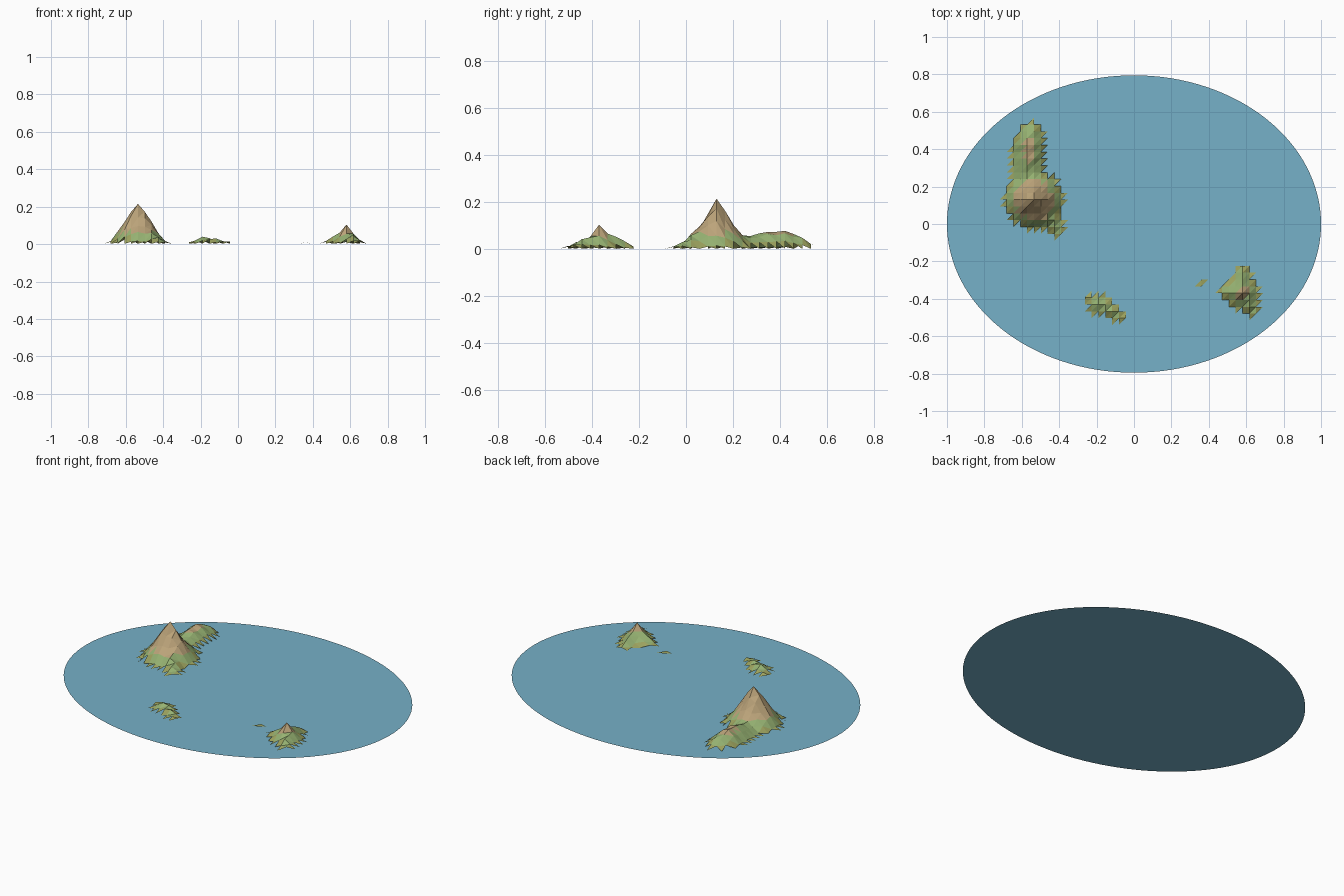
import bpy, bmesh, math, random
from mathutils import Vector

random.seed(4)
STEP = 0.0365

if "Cube" in bpy.data.objects:
    bpy.data.objects.remove(bpy.data.objects["Cube"])


def linear(c):
    c /= 255
    return c / 12.92 if c <= 0.04045 else ((c + 0.055) / 1.055) ** 2.4


def material(name, r, g, b):
    mat = bpy.data.materials.new(name)
    mat.use_nodes = True
    colour = (linear(r), linear(g), linear(b), 1)
    mat.diffuse_color = colour
    bsdf = mat.node_tree.nodes["Principled BSDF"]
    bsdf.inputs["Base Color"].default_value = colour
    bsdf.inputs["Roughness"].default_value = 0.9
    return mat


sea_blue = material("sea blue", 118, 177, 200)
grass = material("grass green", 150, 178, 114)
rock = material("rock tan", 188, 164, 122)
shore = material("shore olive", 156, 162, 94)


def finish(name, bm, mats):
    mesh = bpy.data.meshes.new(name)
    bm.to_mesh(mesh)
    bm.free()
    for mat in mats:
        mesh.materials.append(mat)
    obj = bpy.data.objects.new(name, mesh)
    bpy.context.collection.objects.link(obj)


def ridge_height(x, y, ridge):
    """Height of a ridge that runs from a to b; each end is x, y, height, radius."""
    a, b, power = ridge
    pa, pb, p = Vector(a[:2]), Vector(b[:2]), Vector((x, y))
    run = pb - pa
    t = max(0, min(1, (p - pa).dot(run) / max(run.length_squared, 1e-9)))
    height = a[2] + (b[2] - a[2]) * t
    radius = a[3] + (b[3] - a[3]) * t
    d = (p - pa - run * t).length
    return height * max(0, 1 - d / radius) ** power


def island(name, ridges):
    """Triangulated height field whose shore keeps a saw-tooth edge."""
    ends = [e for r in ridges for e in r[:2]]
    x0, x1 = min(e[0] for e in ends) - 0.2, max(e[0] for e in ends) + 0.2
    y0, y1 = min(e[1] for e in ends) - 0.2, max(e[1] for e in ends) + 0.2
    # Keep grid lines running through the summit
    top = max(ends, key=lambda e: e[2])
    x0 = top[0] - STEP * math.ceil((top[0] - x0) / STEP)
    y0 = top[1] - STEP * math.ceil((top[1] - y0) / STEP)
    nx, ny = int((x1 - x0) / STEP), int((y1 - y0) / STEP)
    bm = bmesh.new()
    verts, land = {}, set()
    for i in range(nx + 1):
        for j in range(ny + 1):
            x, y = x0 + i * STEP, y0 + j * STEP
            z = max(ridge_height(x, y, r) for r in ridges)
            if z > 0.007:
                if z < 0.2:
                    z *= random.uniform(0.87, 1.1)
                land.add((i, j))
            else:
                z = 0.002
            verts[i, j] = bm.verts.new((x, y, z))
    for i in range(nx):
        for j in range(ny):
            ll, lr, ur, ul = (i, j), (i + 1, j), (i + 1, j + 1), (i, j + 1)
            for tri in ((ll, lr, ur), (ll, ur, ul)):
                count = sum(k in land for k in tri)
                if count < 2:
                    continue
                face = bm.faces.new([verts[k] for k in tri])
                middle = face.calc_center_median().z
                face.material_index = 2 if count == 2 else int(middle > 0.062)
    loose = [v for v in bm.verts if not v.link_faces]
    bmesh.ops.delete(bm, geom=loose, context='VERTS')
    finish(name, bm, [grass, rock, shore])


# Flat oval sea
bm = bmesh.new()
bmesh.ops.create_circle(bm, cap_ends=True, segments=128, radius=1)
bmesh.ops.scale(bm, vec=(1, 0.795, 1), verts=bm.verts)
finish("sea", bm, [sea_blue])

# Tall island: peak, long northern ridge, south-east tail
peak = (-0.535, 0.13, 0.215, 0.165)
island("tall_island", [
    (peak, peak, 1.15),
    ((-0.56, 0.26, 0.06, 0.09), (-0.56, 0.42, 0.09, 0.09), 0.75),
    ((-0.56, 0.42, 0.09, 0.09), (-0.555, 0.48, 0.065, 0.075), 0.75),
    ((-0.5, 0.08, 0.1, 0.09), (-0.41, -0.03, 0.022, 0.055), 0.9),
])

# Three-armed island
hill = (0.58, -0.37, 0.095, 0.09)
island("three_armed_island", [
    (hill, hill, 0.9),
    (hill, (0.45, -0.35, 0.014, 0.035), 1.0),
    (hill, (0.58, -0.23, 0.015, 0.035), 1.0),
    (hill, (0.645, -0.48, 0.022, 0.045), 1.0),
    ((0.36, -0.31, 0.014, 0.03), (0.36, -0.32, 0.014, 0.03), 0.8),
])

# Low curved island
island("low_island", [
    ((-0.245, -0.4, 0.02, 0.035), (-0.19, -0.43, 0.045, 0.058), 0.8),
    ((-0.19, -0.43, 0.045, 0.058), (-0.04, -0.505, 0.014, 0.035), 0.8),
])
